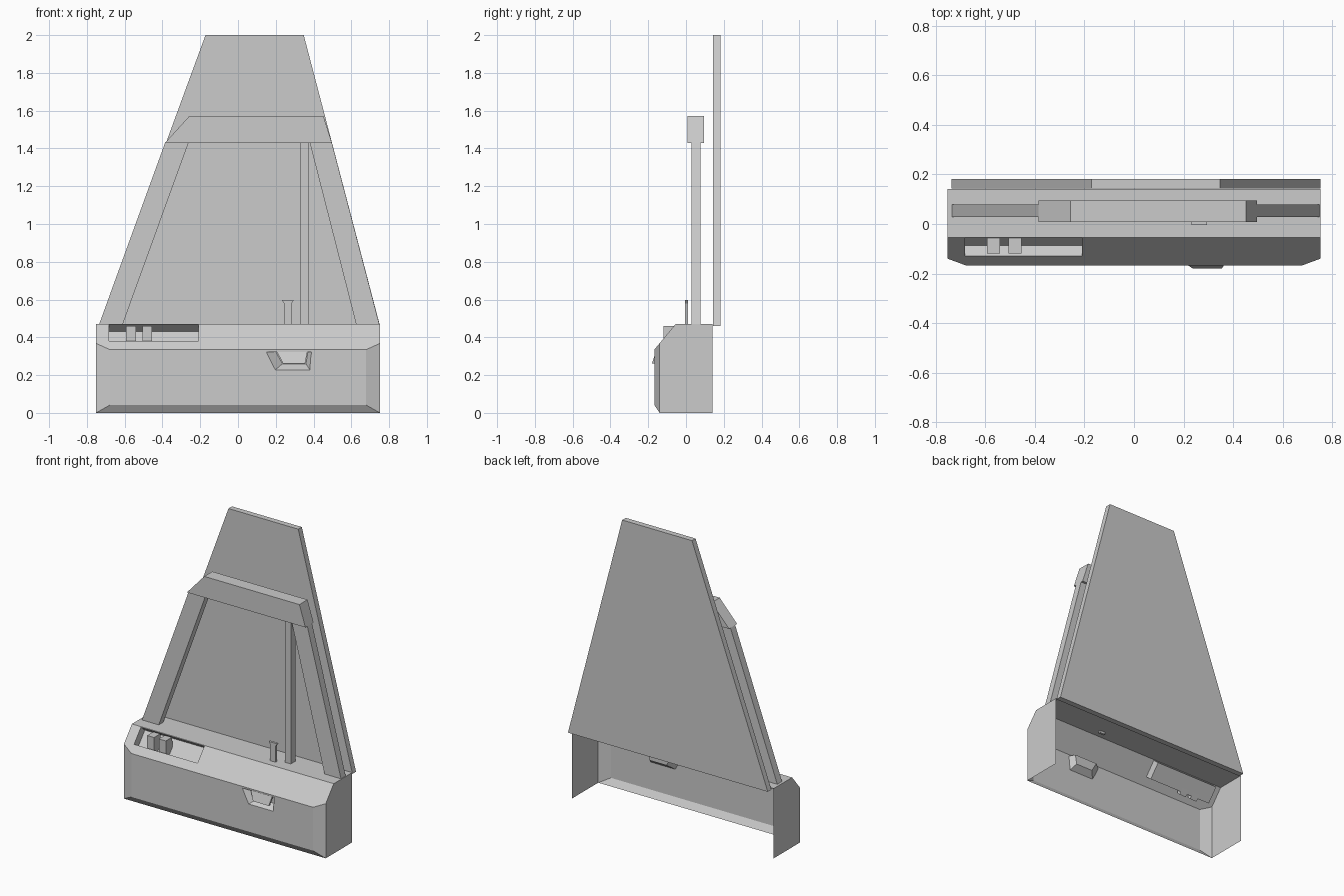
import bpy, bmesh
from mathutils import Vector

if "Cube" in bpy.data.objects:
    bpy.data.objects.remove(bpy.data.objects["Cube"])


def finish(name, bm):
    bmesh.ops.recalc_face_normals(bm, faces=bm.faces)
    mesh = bpy.data.meshes.new(name)
    bm.to_mesh(mesh)
    bm.free()
    obj = bpy.data.objects.new(name, mesh)
    bpy.context.collection.objects.link(obj)
    return obj


def loft(name, ring_a, ring_b):
    """Closed solid between two rings with equal point counts."""
    bm = bmesh.new()
    a = [bm.verts.new(p) for p in ring_a]
    b = [bm.verts.new(p) for p in ring_b]
    bm.faces.new(a)
    bm.faces.new(b)
    n = len(a)
    for i in range(n):
        j = (i + 1) % n
        bm.faces.new((a[i], a[j], b[j], b[i]))
    return finish(name, bm)


def slab(name, xz, y0, y1):
    """Front-view outline given thickness along y."""
    return loft(name, [(x, y0, z) for x, z in xz], [(x, y1, z) for x, z in xz])


def bar(name, yz, x0, x1):
    """Side-view outline extended along x."""
    return loft(name, [(x0, y, z) for y, z in yz], [(x1, y, z) for y, z in yz])


# Base housing: chamfered block
W, FX = 0.752, 0.677
bm = bmesh.new()
for s in (-1, 1):
    for y, z in ((0.141, 0), (0.141, 0.47), (-0.055, 0.47), (-0.14, 0.368), (-0.14, 0)):
        bm.verts.new((s * W, y, z))
    for z in (0.042, 0.3344):
        bm.verts.new((s * FX, -0.168, z))
bmesh.ops.convex_hull(bm, input=bm.verts)
bmesh.ops.dissolve_limit(bm, angle_limit=0.02, verts=bm.verts, edges=bm.edges)
base = finish("base_housing", bm)

# Switch slot cutter, square to the sloped face
n = Vector((-0.768, 0.640))
top, low = Vector((-0.0575, 0.467)), Vector((-0.13, 0.38))
slot = bar("slot_cutter", [top + n * 0.03, low + n * 0.03, low - n * 0.055, top - n * 0.055],
           -0.683, -0.21)

# Tapered tray cutter in the front face
outer = [(0.15, 0.323), (0.39, 0.323), (0.38, 0.228), (0.198, 0.228)]
inner = [(0.20, 0.323), (0.37, 0.323), (0.36, 0.26), (0.235, 0.26)]
mouth = [(2 * o[0] - i[0], -0.208, 2 * o[1] - i[1]) for o, i in zip(outer, inner)]
tray = loft("tray_cutter", mouth, [(x, -0.128, z) for x, z in inner])

bpy.context.view_layer.objects.active = base
for cutter in (slot, tray):
    cutter.hide_render = True
    mod = base.modifiers.new("cut", 'BOOLEAN')
    mod.operation = 'DIFFERENCE'
    mod.solver = 'EXACT'
    mod.object = cutter
    bpy.ops.object.modifier_apply(modifier=mod.name)
    bpy.data.objects.remove(cutter)

# Open the back and underside of the housing
bm = bmesh.new()
bm.from_mesh(base.data)
bm.normal_update()
gone = [f for f in bm.faces
        if (f.normal.z < -0.99 and f.calc_center_median().z < 0.01)
        or (f.normal.y > 0.99 and f.calc_center_median().y > 0.13)]
bmesh.ops.delete(bm, geom=gone, context='FACES')
bm.to_mesh(base.data)
bm.free()

# Two switches standing in the slot
for i, x in enumerate((-0.567, -0.48)):
    bar(f"switch_{i + 1}", [(-0.12, 0.46), (-0.055, 0.46), (-0.046, 0.395), (-0.10, 0.33), (-0.12, 0.35)],
        x - 0.026, x + 0.026)

# Tray flap, tilted out at the bottom
flap = [(0.207, -0.160, 0.322), (0.367, -0.160, 0.322), (0.355, -0.18, 0.262), (0.238, -0.18, 0.262)]
loft("tray_flap", flap, [(x, y + 0.014, z) for x, y, z in flap])

# Back panel
slab("back_panel", [(-0.737, 0.46), (0.752, 0.46), (0.348, 2.0), (-0.172, 2.0)], 0.144, 0.182)

# Posts and cross beam
slab("left_post", [(-0.735, 0.47), (-0.61, 0.47), (-0.262, 1.43), (-0.386, 1.43)], 0.028, 0.078)
slab("right_post", [(0.625, 0.47), (0.748, 0.47), (0.497, 1.43), (0.38, 1.43)], 0.028, 0.078)
slab("middle_post", [(0.329, 0.47), (0.374, 0.47), (0.374, 1.43), (0.329, 1.43)], 0.028, 0.078)
slab("cross_beam", [(-0.386, 1.43), (0.497, 1.43), (0.452, 1.572), (-0.257, 1.572)], 0.008, 0.094)

# Lever with flared head
slab("lever", [(0.243, 0.455), (0.284, 0.455), (0.284, 0.58), (0.295, 0.597),
               (0.232, 0.597), (0.243, 0.58)], -0.005, 0.010)
